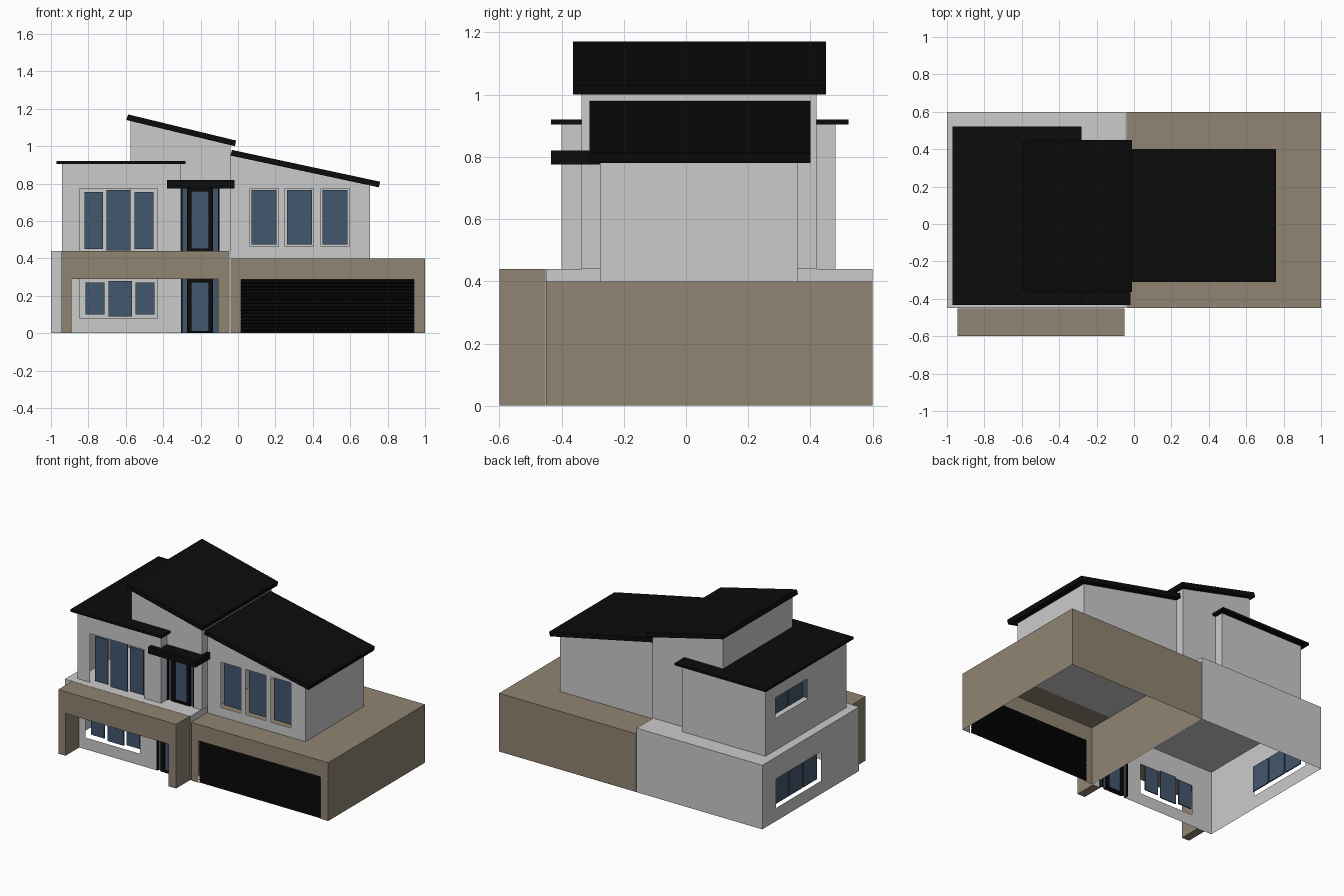
import bpy, bmesh

cube = bpy.data.objects.get("Cube")
if cube:
    bpy.data.objects.remove(cube, do_unlink=True)


def material(name, rgb):
    m = bpy.data.materials.new(name)
    m.use_nodes = True
    m.diffuse_color = (*rgb, 1)
    bsdf = next(n for n in m.node_tree.nodes if n.type == 'BSDF_PRINCIPLED')
    bsdf.inputs["Base Color"].default_value = (*rgb, 1)
    return m


RENDER = material("pale grey render", (0.6, 0.6, 0.6))
STONE = material("tan cladding", (0.28, 0.232, 0.168))
BLACK = material("black roofing", (0.0035, 0.0035, 0.0035))
SHUTTER = material("black shutter", (0.0015, 0.0015, 0.0015))
GLASS = material("blue glass", (0.055, 0.095, 0.155))


def finish(name, bm, mat, recalc=True):
    bmesh.ops.remove_doubles(bm, verts=bm.verts, dist=0.0001)
    if recalc:
        bmesh.ops.recalc_face_normals(bm, faces=bm.faces)
    me = bpy.data.meshes.new(name)
    bm.to_mesh(me)
    bm.free()
    me.materials.append(mat)
    ob = bpy.data.objects.new(name, me)
    bpy.context.collection.objects.link(ob)
    return ob


def prism(name, profile, y0, y1, mat):
    """Closed x-z profile extruded along y."""
    bm = bmesh.new()
    face = bm.faces.new([bm.verts.new((x, y0, z)) for x, z in profile])
    ext = bmesh.ops.extrude_face_region(bm, geom=[face])["geom"]
    moved = [v for v in ext if isinstance(v, bmesh.types.BMVert)]
    bmesh.ops.translate(bm, verts=moved, vec=(0, y1 - y0, 0))
    return finish(name, bm, mat)


def box(name, x0, x1, y0, y1, z0, z1, mat):
    return prism(name, [(x0, z0), (x1, z0), (x1, z1), (x0, z1)], y0, y1, mat)


def wall(bm, place, u0, u1, z0, z1, holes):
    """Upright sheet divided along the hole edges, with the holes left open."""
    us = sorted({u0, u1, *[h[0] for h in holes], *[h[1] for h in holes]})
    zs = sorted({z0, z1, *[h[2] for h in holes], *[h[3] for h in holes]})
    for a, b in zip(us, us[1:]):
        for c, d in zip(zs, zs[1:]):
            mu, mz = (a + b) / 2, (c + d) / 2
            if any(h[0] < mu < h[1] and h[2] < mz < h[3] for h in holes):
                continue
            corners = [(a, c), (b, c), (b, d), (a, d)]
            bm.faces.new([bm.verts.new(place(u, z)) for u, z in corners])


def shell(name, x0, x1, y0, y1, z0, left_z, right_z, mat,
          front=(), side=(), floor=False):
    """Hollow storey: sloping lid, openings in the front and the -x side."""
    bm = bmesh.new()
    top = max(left_z, right_z)

    def lid(x, z):
        t = (x - x0) / (x1 - x0)
        return left_z + (right_z - left_z) * t if z == top else z

    wall(bm, lambda u, z: (u, y0, lid(u, z)), x0, x1, z0, top, front)
    wall(bm, lambda u, z: (u, y1, lid(u, z)), x0, x1, z0, top, ())
    wall(bm, lambda u, z: (x0, u, lid(x0, z)), y0, y1, z0, top, side)
    wall(bm, lambda u, z: (x1, u, lid(x1, z)), y0, y1, z0, top, ())
    for level in ([top, z0] if floor else [top]):
        ring = [(x0, y0), (x1, y0), (x1, y1), (x0, y1)]
        bm.faces.new([bm.verts.new((x, y, lid(x, level))) for x, y in ring])
    return finish(name, bm, mat)


# Openings: (start, end, bottom, top)
DOOR = (-0.305, -0.10)
low_window = (-0.845, -0.43, 0.08, 0.29)
high_window = (-0.845, -0.43, 0.4401, 0.775)
low_side = (-0.035, 0.45, 0.09, 0.29)
high_side = (0.03, 0.37, 0.66, 0.80)
right_windows = [(x, x + 0.153, 0.465, 0.775) for x in (0.063, 0.252, 0.443)]
shutter_gap = (0.015, 0.94, 0, 0.288)

# Ground floor
shell("ground_floor", -1, -0.045, -0.45, 0.6, 0, 0.44, 0.44, RENDER,
      front=[low_window, (*DOOR, 0, 0.292)], side=[low_side])
shell("garage", -0.04, 1, -0.45, 0.6, 0, 0.40, 0.40, STONE, front=[shutter_gap])
prism("porch", [(-0.945, 0), (-0.89, 0), (-0.89, 0.29), (-0.107, 0.29),
                (-0.107, 0), (-0.05, 0), (-0.05, 0.44), (-0.945, 0.44)],
      -0.6, -0.452, STONE)

# Upper floor
shell("upper_left_block", -0.94, -0.305, -0.40, 0.48, 0.4401, 0.905, 0.905, RENDER,
      front=[high_window], side=[high_side])
shell("upper_middle_block", -0.575, -0.04, -0.335, 0.42, 0.4401, 1.138, 1.01, RENDER,
      front=[(*DOOR, 0.4401, 0.78)])
shell("upper_right_block", -0.039, 0.705, -0.277, 0.36, 0.399, 0.95, 0.793, RENDER,
      front=right_windows, floor=True)

# Roofs
box("left_roof", -0.97, -0.28, -0.433, 0.522, 0.904, 0.92, BLACK)
prism("middle_roof", [(-0.597, 1.14), (-0.017, 1.0), (-0.01, 1.03), (-0.588, 1.17)],
      -0.363, 0.45, BLACK)
prism("right_roof", [(-0.04, 0.95), (0.753, 0.78), (0.76, 0.81), (-0.033, 0.98)],
      -0.31, 0.40, BLACK)
box("entry_canopy", -0.38, -0.018, -0.433, -0.277, 0.775, 0.82, BLACK)


# Glass panes set slightly behind their openings
def front_panes(name, spans, y):
    for i, (x0, x1, z0, z1) in enumerate(spans):
        box(f"{name}_{i + 1}", x0, x1, y, y + 0.008, z0, z1, GLASS)


def side_panes(name, hole, x, count):
    y0, y1, z0, z1 = hole
    pitch = (y1 - y0 - 0.02) / count
    for i in range(count):
        y = y0 + 0.01 + i * pitch
        box(f"{name}_{i + 1}", x, x + 0.008, y + 0.005, y + pitch - 0.005,
            z0 + 0.012, z1 - 0.012, GLASS)


front_panes("lower_pane", [(-0.815, -0.715, 0.10, 0.27), (-0.692, -0.568, 0.09, 0.28),
                           (-0.547, -0.447, 0.10, 0.27)], -0.43)
front_panes("upper_pane", [(-0.822, -0.722, 0.45, 0.755), (-0.702, -0.575, 0.441, 0.765),
                           (-0.553, -0.453, 0.45, 0.755)], -0.38)
front_panes("right_pane", [(a + 0.01, b - 0.01, c + 0.01, d - 0.01)
                           for a, b, c, d in right_windows], -0.257)
side_panes("lower_side_pane", low_side, -0.98, 3)
side_panes("upper_side_pane", high_side, -0.92, 2)


# Glazed entrance doors with side lights
def entrance(name, y, z0, z1):
    mid = sum(DOOR) / 2
    half = (DOOR[1] - DOOR[0]) / 2
    box(f"{name}_glass", DOOR[0], DOOR[1], y + 0.012, y + 0.018, z0, z1, GLASS)
    for s, tag in ((-1, "right"), (1, "left")):
        for part, a, b in (("jamb", half - 0.008, half), ("stile", 0.046, 0.07)):
            x0, x1 = sorted((mid + s * a, mid + s * b))
            box(f"{name}_{tag}_{part}", x0, x1, y, y + 0.03, z0, z1, BLACK)
    for part, a, b in (("sill", z0, z0 + 0.012), ("head", z1 - 0.02, z1)):
        box(f"{name}_{part}", mid - 0.046, mid + 0.046, y, y + 0.03, a, b, BLACK)


entrance("front_door", -0.45, 0, 0.29)
entrance("balcony_door", -0.335, 0.4402, 0.778)

# Ribbed garage shutter, a zigzag sheet
bm = bmesh.new()
ribs = 16
step = 0.288 / ribs
for i in range(ribs):
    z = i * step
    for (ya, za), (yb, zb) in (((-0.444, z), (-0.434, z + step * 0.8)),
                               ((-0.434, z + step * 0.8), (-0.444, z + step))):
        bm.faces.new([bm.verts.new(p) for p in (
            (0.015, ya, za), (0.94, ya, za), (0.94, yb, zb), (0.015, yb, zb))])
finish("garage_shutter", bm, SHUTTER, recalc=False)
